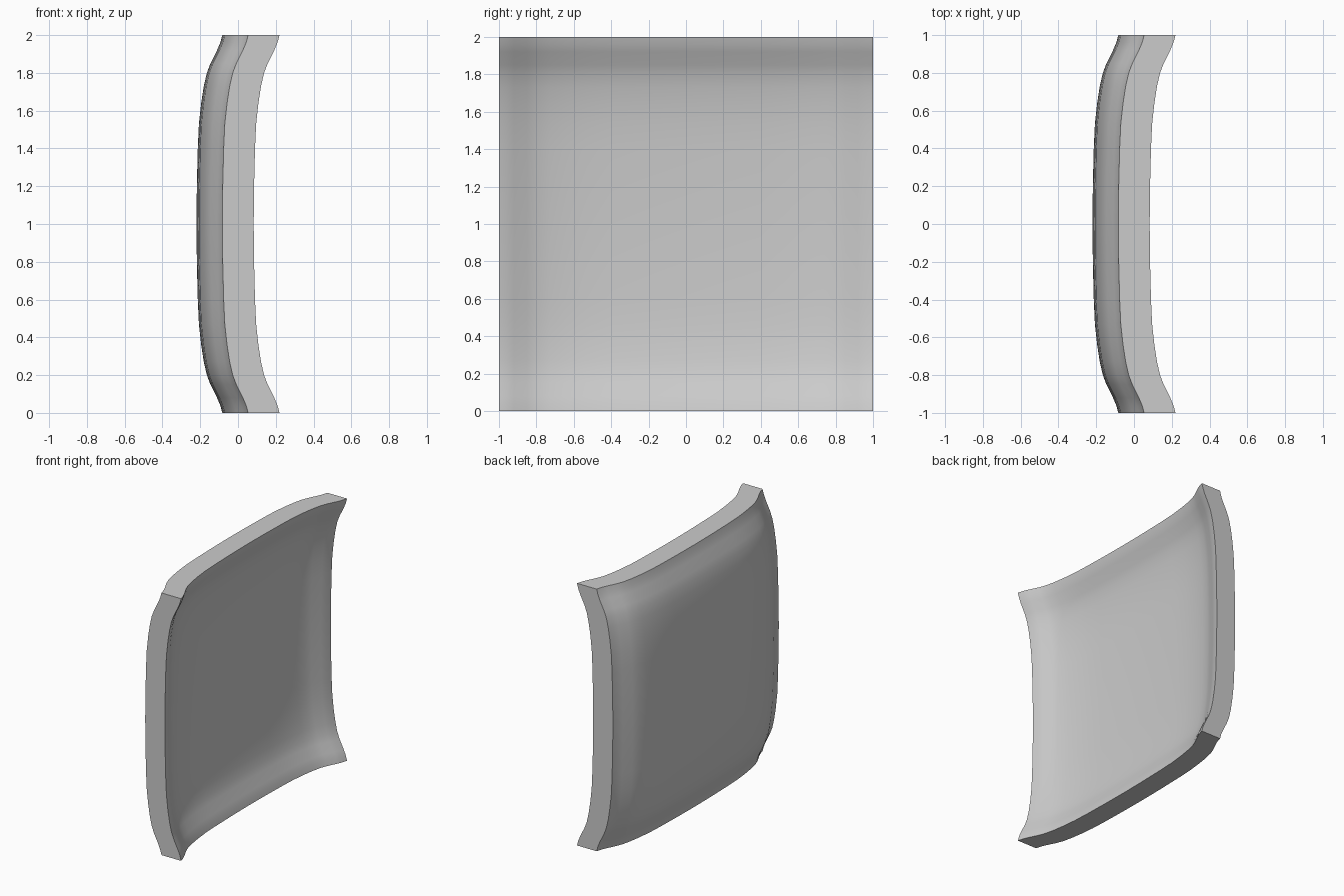
import bpy, bmesh, math
from mathutils import Vector

cube = bpy.data.objects.get("Cube")
if cube:
    bpy.data.objects.remove(cube, do_unlink=True)

# Half profile of the pillow curve: distance from centre, rise towards the rim
PROFILE = [(0, 0), (.2, .002), (.4, .007), (.53, .013), (.64, .025), (.73, .039),
           (.8, .055), (.85, .074), (.92, .109), (.96, .126), (1, .137)]
THICKNESS = 0.166
BULGE_X = -0.22


def bend(t):
    """Map an even grid coordinate to its profile position and rise."""
    pos, rise = PROFILE[round(abs(t) * (len(PROFILE) - 1))]
    return math.copysign(pos, t), rise


# Curved square sheet, bent the same way along both axes
bm = bmesh.new()
steps = 2 * (len(PROFILE) - 1)
bmesh.ops.create_grid(bm, x_segments=steps, y_segments=steps, size=1)
for v in bm.verts:
    y, rise_y = bend(v.co.x)
    z, rise_z = bend(v.co.y)
    v.co = (BULGE_X + rise_y + rise_z, y, z + 1)

# Thickness, straight along x so that the rim stays square
sheet = bm.faces[:]
result = bmesh.ops.extrude_face_region(bm, geom=sheet, use_keep_orig=True)
front = [g for g in result["geom"] if isinstance(g, bmesh.types.BMVert)]
bmesh.ops.translate(bm, verts=front, vec=Vector((THICKNESS, 0, 0)))
bmesh.ops.recalc_face_normals(bm, faces=bm.faces[:])

mesh = bpy.data.meshes.new("curved_panel")
bm.to_mesh(mesh)
bm.free()
panel = bpy.data.objects.new("curved_panel", mesh)
bpy.context.collection.objects.link(panel)

# Plain grey material
grey = bpy.data.materials.new("plain_grey")
grey.use_nodes = True
colour = (0.6, 0.6, 0.6, 1)
grey.diffuse_color = colour
grey.node_tree.nodes["Principled BSDF"].inputs["Base Color"].default_value = colour
mesh.materials.append(grey)

# Smooth skin with sharp rim edges
bpy.ops.object.select_all(action="DESELECT")
panel.select_set(True)
bpy.context.view_layer.objects.active = panel
bpy.ops.object.shade_smooth_by_angle(angle=math.radians(35))
